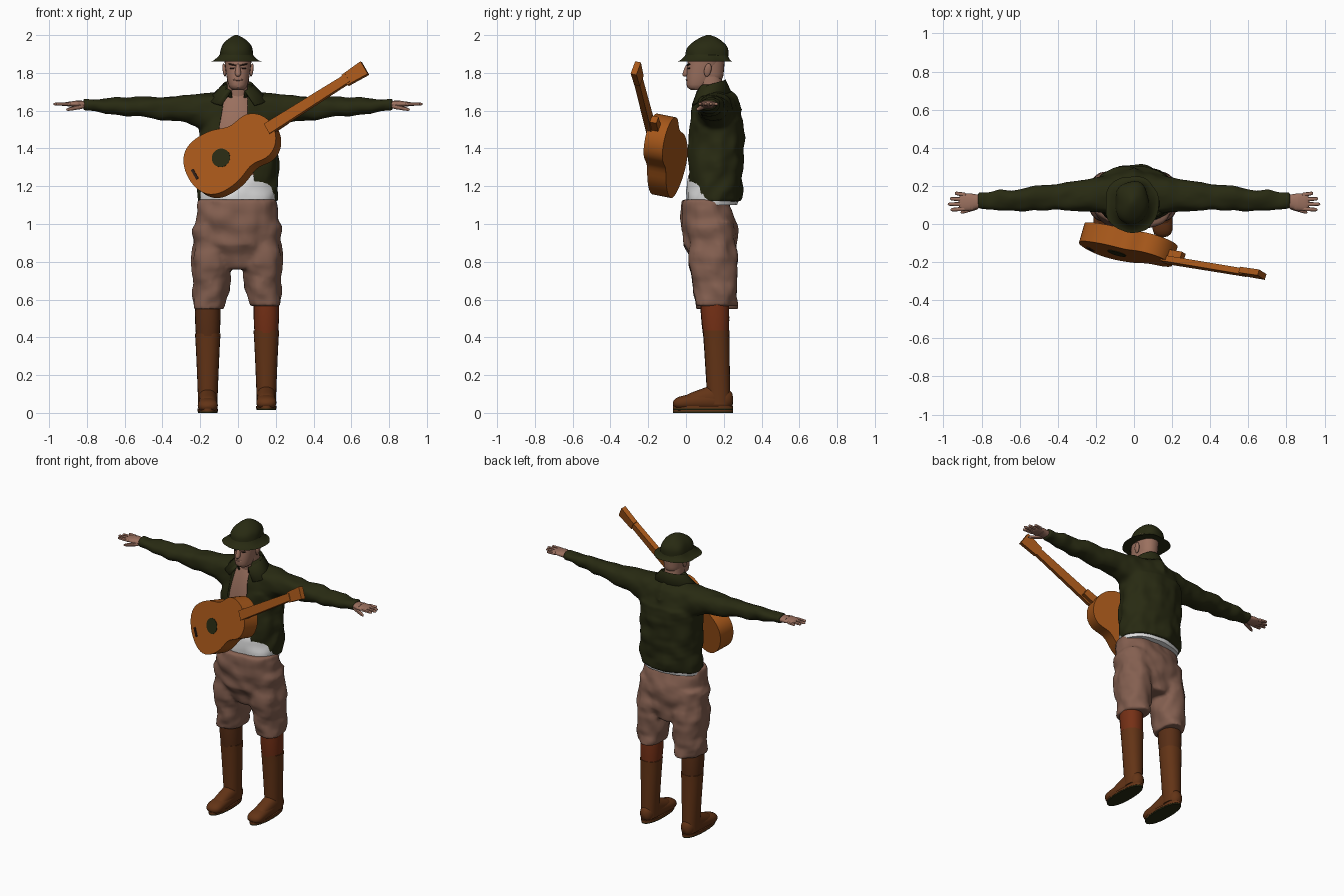
import bpy, bmesh, math
from mathutils import Matrix, Vector, noise

default_cube = bpy.data.objects.get("Cube")
if default_cube:
    bpy.data.objects.remove(default_cube, do_unlink=True)


def material(name, red, green, blue):
    mat = bpy.data.materials.new(name)
    mat.use_nodes = True
    mat.diffuse_color = (red, green, blue, 1)
    shader = next(node for node in mat.node_tree.nodes if node.type == "BSDF_PRINCIPLED")
    shader.inputs["Base Color"].default_value = (red, green, blue, 1)
    return mat


OLIVE = material("dark olive cloth", .021, .023, .006)
DUSTY = material("dusty brown cloth", .23, .115, .08)
SKIN = material("skin", .33, .165, .115)
LEATHER = material("boot leather", .125, .034, .008)
RUST = material("rust sock", .18, .03, .008)
BROWN = material("brown sock", .1, .028, .008)
WHITE = material("white shirt", .75, .75, .75)
WOOD = material("orange wood", .38, .095, .01)
DARK = material("dark brown", .025, .012, .008)

LEFT = Matrix.Identity(4)
RIGHT = Matrix.Diagonal((-1, 1, 1, 1))
SIDES = (("left", LEFT), ("right", RIGHT))


def finish(name, bm, mat):
    bmesh.ops.recalc_face_normals(bm, faces=bm.faces[:])
    mesh = bpy.data.meshes.new(name)
    bm.to_mesh(mesh)
    bm.free()
    mesh.materials.append(mat)
    mesh.shade_smooth()
    mesh.set_sharp_from_angle(angle=math.radians(40))
    ob = bpy.data.objects.new(name, mesh)
    bpy.context.collection.objects.link(ob)
    return ob


def skin_loops(bm, loops):
    """Close a stack of equal loops into a solid."""
    for low, high in zip(loops, loops[1:]):
        for k in range(len(low)):
            bm.faces.new((low[k - 1], low[k], high[k], high[k - 1]))
    bm.faces.new(loops[0])
    bm.faces.new(loops[-1])


def add_limb(bm, axis, start, end, thick, thin, ease=1.0, bulge=0.0, dome=0, folds=0.0, place=LEFT, sides=24):
    """Tapered oval limb; sections lie across the axis, dome rounds both ends."""
    start, end, thick, thin = (Vector(v) for v in (start, end, thick, thin))
    a, b = (Vector([float(letter == other) for letter in "xyz"]) for other in "xyz".replace(axis, ""))
    loops = []
    for i in range(15):
        t = (1 - math.cos(math.pi * (i + .2) / 14.4)) / 2
        if not dome:
            t = i / 14
        size = thick.lerp(thin, t ** ease) + Vector((1, 1)) * bulge * math.sin(math.pi * t)
        if dome:
            size *= math.sqrt(1 - abs(2 * t - 1) ** dome)
        loop = []
        for k in range(sides):
            angle = math.tau * k / sides
            c, s = (math.copysign(abs(f(angle)) ** .9, f(angle)) for f in (math.cos, math.sin))
            point = start.lerp(end, t) + a * c * size.x + b * s * size.y
            point += (a * c + b * s) * folds * noise.noise(point * 14)
            loop.append(bm.verts.new(place @ point))
        loops.append(loop)
    skin_loops(bm, loops)


def limb(name, mat, *args, **options):
    bm = bmesh.new()
    add_limb(bm, *args, **options)
    return finish(name, bm, mat)


def prism(name, mat, outline, back, front, place):
    bm = bmesh.new()
    skin_loops(bm, [[bm.verts.new(place @ Vector((u, v, w))) for u, v in outline] for w in (back, front)])
    return finish(name, bm, mat)


def fuse(ob):
    remesh = ob.modifiers.new("fuse", "REMESH")
    remesh.mode, remesh.voxel_size, remesh.use_smooth_shade = "VOXEL", .011, True
    soften = ob.modifiers.new("soften", "SMOOTH")
    soften.factor, soften.iterations = .5, 4


# Jacket: torso, shoulders and sleeves fused, then opened at the front
bm = bmesh.new()
add_limb(bm, "z", (0, .15, 1.12), (0, .16, 1.55), (.21, .14), (.2, .145), bulge=.007, folds=.018, sides=40)
add_limb(bm, "z", (0, .165, 1.5), (0, .135, 1.74), (.2, .145), (.07, .065), ease=1.8, folds=.01, sides=40)
for word, side in SIDES:
    add_limb(bm, "x", (0, .16, 1.6), (.82, .12, 1.63), (.13, .13), (.046, .034), ease=.5, folds=.018, place=side)
    add_limb(bm, "x", (0, .16, 1.56), (.35, .15, 1.62), (.13, .14), (.06, .05), folds=.01, place=side)
jacket = finish("jacket", bm, OLIVE)
fuse(jacket)
upright = Matrix.Rotation(math.pi / 2, 4, "X")
opening = [(-.05, 1.8), (.05, 1.8), (.05, 1.5), (.09, 1.2), (.09, 1), (-.3, 1), (-.3, 1.18), (-.1, 1.2), (-.1, 1.5)]
cutter = prism("jacket_opening_cutter", OLIVE, opening, -.1, .3, upright)
cutter.hide_render = cutter.hide_viewport = True
cut = jacket.modifiers.new("opening", "BOOLEAN")
cut.operation, cut.object, cut.solver = "DIFFERENCE", cutter, "EXACT"

# Collar band: stands at the nape, spreads into points at the throat
bm = bmesh.new()
rows = []
for k in range(25):
    turn = k / 12 - 1
    angle, spread = turn * 2.7, abs(turn) ** 1.6
    row = []
    for radius, flare, height, drop in ((.07, 0, 1.7, .03), (.08, 0, 1.765, .06), (.11, .9, 1.7, .07)):
        row.append(bm.verts.new((radius * (1 + flare * spread) * math.sin(angle),
                                 .13 + radius * math.cos(angle), height - drop * spread)))
    rows.append(row)
for row, following in zip(rows, rows[1:]):
    for i in (0, 1):
        bm.faces.new((row[i], following[i], following[i + 1], row[i + 1]))
collar = finish("collar", bm, OLIVE)
collar.modifiers.new("thickness", "SOLIDIFY").thickness = .01

# Bare chest and the shirt below it
limb("chest", SKIN, "z", (0, .15, 1.2), (0, .14, 1.72), (.18, .13), (.06, .055), ease=3)
limb("shirt", WHITE, "z", (0, .14, 1.1), (0, .15, 1.26), (.2, .13), (.19, .135), bulge=.01, folds=.01, sides=36)

# Trousers: hips and two loose legs fused
leg_places = (("left", Matrix.Translation((0, 0, .015)), RUST),
              ("right", Matrix.Translation((-.01, 0, 0)) @ RIGHT, BROWN))
bm = bmesh.new()
add_limb(bm, "z", (0, .105, 1.13), (0, .15, .76), (.21, .125), (.15, .1), bulge=.035, folds=.02, sides=36)
for word, place, sock in leg_places:
    add_limb(bm, "z", (.12, .13, 1), (.14, .165, .55), (.1, .12), (.085, .105), bulge=.012, folds=.022, place=place)
fuse(finish("trousers", bm, DUSTY))

# Socks and boots
for word, place, sock in leg_places:
    limb(word + "_sock", sock, "z", (.15, .16, .38), (.15, .15, .6), (.06, .065), (.066, .075), bulge=.004, place=place)
    limb(word + "_boot_shaft", LEATHER, "z", (.15, .16, .42), (.15, .175, .03), (.068, .07), (.05, .06), ease=.8,
         place=place)
    bm = bmesh.new()
    add_limb(bm, "y", (.15, .25, .06), (.15, -.07, .035), (.045, .06), (.056, .033), dome=8, place=place)
    add_limb(bm, "y", (.15, .2, .08), (.15, -.02, .04), (.05, .075), (.045, .035), dome=8, place=place)
    add_limb(bm, "z", (.15, .09, .008), (.15, .09, .022), (.054, .16), (.054, .16), place=place)
    finish(word + "_boot_foot", bm, LEATHER)
    limb(word + "_sole", OLIVE, "z", (.15, .09, 0), (.15, .09, .008), (.052, .158), (.052, .158), place=place)

# Hands: wrist, palm, four fingers and a thumb
for word, side in SIDES:
    bm = bmesh.new()
    add_limb(bm, "x", (.79, .12, 1.63), (.86, .115, 1.635), (.03, .022), (.045, .018), place=side)
    add_limb(bm, "x", (.83, .115, 1.635), (.92, .115, 1.635), (.045, .02), (.045, .01), dome=6, place=side)
    for k in range(4):
        across, tip = .08 + k * .024, .95 + .028 * math.sin(k + .5)
        add_limb(bm, "x", (.88, across, 1.635), (tip, across + .005 * (k - 1), 1.635), (.012, .011), (.009, .008),
                 dome=8, place=side, sides=10)
    add_limb(bm, "x", (.81, .095, 1.625), (.91, .06, 1.605), (.016, .014), (.01, .009), dome=6, place=side, sides=10)
    finish(word + "_hand", bm, SKIN)

# Head and face
limb("neck", SKIN, "z", (0, .14, 1.62), (0, .12, 1.8), (.065, .065), (.056, .066))
bm = bmesh.new()
add_limb(bm, "z", (0, .06, 1.71), (0, .115, 1.9), (.03, .035), (.075, .1), ease=.4)
add_limb(bm, "z", (0, .12, 1.75), (0, .12, 1.92), (.055, .075), (.07, .09), dome=8)
finish("head", bm, SKIN)
limb("nose", SKIN, "z", (0, .015, 1.85), (0, -.005, 1.78), (.01, .014), (.018, .02), dome=4, sides=12)
limb("lips", SKIN, "x", (-.026, .01, 1.763), (.026, .01, 1.763), (.012, .007), (.012, .007), dome=2, sides=10)
for word, side in SIDES:
    limb(word + "_ear", SKIN, "z", (.068, .11, 1.78), (.076, .12, 1.85), (.009, .018), (.01, .02), dome=2, place=side)
    limb(word + "_eye", DARK, "x", (.015, .01, 1.825), (.045, .02, 1.825), (.006, .005), (.006, .005), dome=2,
         place=side)
    limb(word + "_brow", DARK, "x", (.01, .005, 1.84), (.05, .02, 1.847), (.006, .004), (.006, .004), dome=4,
         place=side)

# Brimmed hat
bm = bmesh.new()
add_limb(bm, "z", (-.01, .11, 1.88), (-.01, .12, 2), (.088, .116), (.01, .012), ease=3, folds=.008, sides=36)
add_limb(bm, "z", (-.01, .105, 1.86), (-.01, .11, 1.9), (.14, .147), (.085, .112), ease=.5, folds=.01, sides=36)
finish("hat", bm, OLIVE)

# Guitar frame: u along the neck, v across it, w out of the soundboard
out = Vector((-.29, -1, .2)).normalized()
across = out.cross(Vector((.84, -.14, .53))).normalized()
along = across.cross(out)
frame = Matrix.Translation((-.09, -.153, 1.35)) @ Matrix((along, across, out)).transposed().to_4x4()


def half_width(t):
    """Two bouts with a waist between them."""
    bouts = (.18 - .04 * t) * math.sqrt(max(0, 1 - abs(2 * t - 1) ** 4))
    return bouts * (1 - .2 * math.exp(-(7 * t - 4.4) ** 2))


def bar(name, mat, near, far, near_half, far_half, back, front):
    corners = [(near, -near_half), (far, -far_half), (far, far_half), (near, near_half)]
    prism(name, mat, corners, back, front, frame)


stations = [(1 - math.cos(math.pi * k / 32)) / 2 for k in range(33)]
edge = [(.53 * t - .205, half_width(t)) for t in stations]
prism("guitar_body", WOOD, edge + [(u, -v) for u, v in edge[-2:0:-1]], -.105, 0, frame)
bar("guitar_neck", WOOD, .29, .8, .031, .024, -.024, .008)
bar("guitar_heel", WOOD, .3, .4, .024, .02, -.06, -.01)
bar("guitar_headstock", WOOD, .78, .905, .032, .04, -.028, .004)
circle = [(.05 * math.cos(math.tau * k / 28), .05 * math.sin(math.tau * k / 28)) for k in range(28)]
prism("sound_hole", OLIVE, circle, -.002, .003, frame)
bar("guitar_bridge", DARK, -.172, -.158, .03, .03, -.002, .006)
